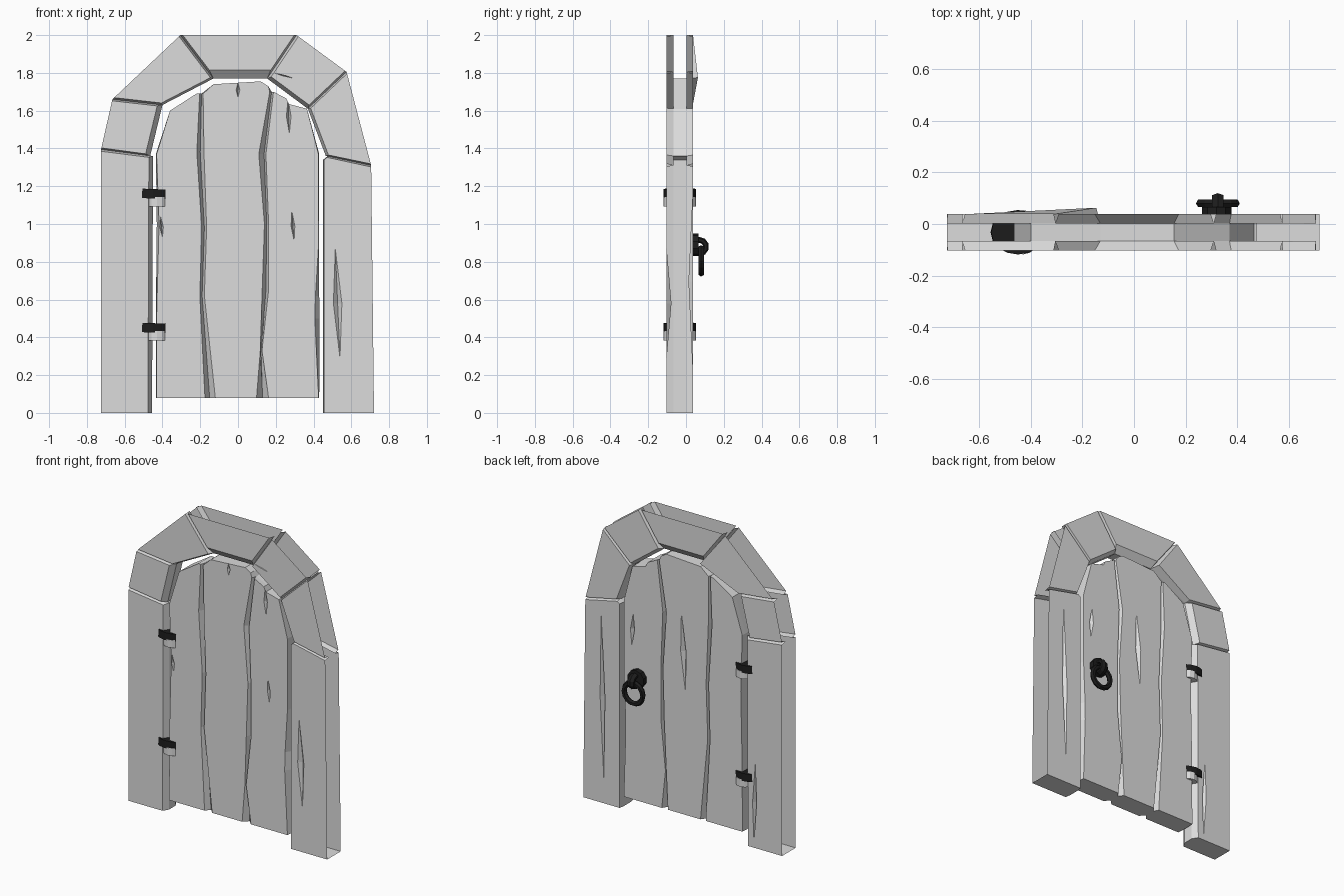
import bpy, bmesh, math
from mathutils import Vector

cube = bpy.data.objects.get("Cube")
if cube:
    bpy.data.objects.remove(cube)

FRONT, BACK = -0.102, 0.038
CORE_FRONT, CORE_BACK = -0.065, 0.002


def material(name, value):
    mat = bpy.data.materials.new(name)
    mat.use_nodes = True
    mat.diffuse_color = (value, value, value, 1)
    mat.node_tree.nodes["Principled BSDF"].inputs["Base Color"].default_value = (value, value, value, 1)
    return mat


GREY = material("pale grey", 0.72)
BLACK = material("iron black", 0.012)


def new_object(name, bm, mats):
    mesh = bpy.data.meshes.new(name)
    bm.to_mesh(mesh)
    bm.free()
    obj = bpy.data.objects.new(name, mesh)
    bpy.context.collection.objects.link(obj)
    for mat in mats:
        mesh.materials.append(mat)
    return obj


def carve(obj, crack, front, back):
    """Cut a long diamond-shaped split into the front or back face."""
    side, x1, z1, x2, z2, width = crack
    y = front if side == "front" else back
    mid_x, mid_z = (x1 + x2) / 2, (z1 + z2) / 2
    points = [(x1, y, z1), (x2, y, z2), (mid_x - width / 2, y, mid_z), (mid_x + width / 2, y, mid_z),
              (mid_x, y - 0.025, mid_z), (mid_x, y + 0.025, mid_z)]
    bm = bmesh.new()
    bmesh.ops.convex_hull(bm, input=[bm.verts.new(p) for p in points])
    bmesh.ops.recalc_face_normals(bm, faces=bm.faces)
    cutter = new_object("crack_cutter", bm, [])
    cutter.hide_render = True
    mod = obj.modifiers.new("crack", 'BOOLEAN')
    mod.operation, mod.solver, mod.object = 'DIFFERENCE', 'EXACT', cutter
    bpy.context.view_layer.objects.active = obj
    bpy.ops.object.modifier_apply(modifier=mod.name)
    bpy.data.objects.remove(cutter)


def slab(name, outline, face_front, face_back, front, back, open_edges="", cracks=(), bulge=None):
    """Loft bevelled front and back faces through a full-size core outline."""
    bm = bmesh.new()
    layers = ((face_front, front), (outline, CORE_FRONT), (outline, CORE_BACK), (face_back, back))
    rings = [[bm.verts.new((x, y, z)) for x, z in pts] for pts, y in layers]
    if bulge is not None:
        rings[-1][bulge].co.y += 0.025
    bm.faces.new(rings[0])
    bm.faces.new(rings[-1])
    count = len(outline)
    for level in range(3):
        for i in range(count):
            j = (i + 1) % count
            face = bm.faces.new((rings[level][i], rings[level][j], rings[level + 1][j], rings[level + 1][i]))
            kind = open_edges[i] if open_edges else "c"
            # o: open outer side, e: end joint open in its middle, c: closed
            face.material_index = int(kind == "o" or (kind == "e" and level == 1))
    bmesh.ops.recalc_face_normals(bm, faces=bm.faces)
    obj = new_object(name, bm, [GREY, BLACK])
    for crack in cracks:
        carve(obj, crack, front, back)
    # drop the faces marked as open
    bm = bmesh.new()
    bm.from_mesh(obj.data)
    bmesh.ops.delete(bm, geom=[f for f in bm.faces if f.material_index == 1], context='FACES')
    bm.to_mesh(obj.data)
    bm.free()
    obj.data.materials.pop(index=1)
    return obj


def inset(points, distances):
    """Move every edge of a counter-clockwise outline inward by its own distance."""
    vecs = [Vector(p) for p in points]
    result = []
    for i, p in enumerate(vecs):
        before, after = (p - vecs[i - 1]).normalized(), (vecs[(i + 1) % len(vecs)] - p).normalized()
        n1, n2 = Vector((-before.y, before.x)), Vector((-after.y, after.x))
        d1, d2 = distances[i - 1], distances[i]
        det = n1.x * n2.y - n1.y * n2.x
        result.append((p.x + (d1 * n2.y - d2 * n1.y) / det, p.y + (n1.x * d2 - n2.x * d1) / det))
    return result


def frame_part(name, points, kinds, bevels, **extra):
    face = inset(points, bevels)
    return slab(name, points, face, face, FRONT, BACK, kinds, **extra)


def plank(name, left, top, right, cracks):
    """Each side point is (x, z, front bevel); sides run upward, the top runs left to right."""
    outline = [(x, z) for x, z, b in left] + top + [(x, z) for x, z, b in reversed(right)]
    shifts = [b for x, z, b in left] + [0] * len(top) + [-b for x, z, b in reversed(right)]
    face_front = [(x + s, z) for (x, z), s in zip(outline, shifts)]
    face_back = [(x + 0.7 * s, z) for (x, z), s in zip(outline, shifts)]
    return slab(name, outline, face_front, face_back, -0.097, 0.034, cracks=cracks)


# Door posts, open on the side that meets the wall
frame_part("right_post", [(-0.725, 0), (-0.455, 0), (-0.45, 1.36), (-0.725, 1.395)], "ceeo".replace("e", "c", 1),
           [0, 0.022, 0.01, 0], cracks=[("back", -0.53, 0.55, -0.52, 0.04, 0.03)])
frame_part("left_post", [(0.45, 0), (0.72, 0), (0.705, 1.31), (0.475, 1.36), (0.45, 1.34)], "coecc",
           [0, 0, 0.008, 0.004, 0.006],
           cracks=[("front", 0.515, 0.87, 0.54, 0.29, 0.045), ("back", 0.59, 1.24, 0.57, 0.15, 0.035)])

# Arch blocks
frame_part("right_lower_arch_block", [(-0.725, 1.395), (-0.465, 1.36), (-0.4, 1.63), (-0.665, 1.66)],
           "eceo", [0.008, 0.026, 0.008, 0])
frame_part("right_upper_arch_block", [(-0.665, 1.66), (-0.4, 1.63), (-0.13, 1.77), (-0.305, 2.0)],
           "eceo", [0.01, 0.012, 0.01, 0], bulge=2)
frame_part("top_arch_block", [(-0.305, 2.0), (-0.13, 1.77), (0.155, 1.77), (0.31, 2.0)],
           "eceo", [0.01, 0.045, 0.01, 0])
frame_part("left_upper_arch_block", [(0.31, 2.0), (0.155, 1.77), (0.37, 1.61), (0.575, 1.805)],
           "eceo", [0.012, 0.02, 0.01, 0],
           cracks=[("front", 0.19, 1.80, 0.30, 1.77, 0.02)])
frame_part("left_lower_arch_block", [(0.575, 1.805), (0.37, 1.61), (0.465, 1.36), (0.705, 1.31)],
           "eceo", [0.008, 0.015, 0.008, 0],
           cracks=[("front", 0.39, 1.53, 0.43, 1.47, 0.015)])

# Door planks, sharing the two wavy seams
seam_right = [(-0.15, 0.08), (-0.19, 0.62), (-0.178, 0.98), (-0.2, 1.38), (-0.193, 1.69)]
seam_left = [(0.13, 0.08), (0.122, 0.33), (0.148, 0.65), (0.152, 1.0), (0.138, 1.37), (0.178, 1.7)]


def bevelled(seam, bevels):
    return [(x, z, b) for (x, z), b in zip(seam, bevels)]


plank("right_plank",
      [(-0.435, 0.08, 0.003), (-0.435, 0.5, 0.004), (-0.43, 1.0, 0.012), (-0.435, 1.37, 0.004)],
      [(-0.36, 1.6), (-0.22, 1.69)], bevelled(seam_right, [0.025, 0.012, 0.014, 0.018, 0.01]),
      [("front", -0.41, 1.04, -0.4, 0.93, 0.02)])
plank("middle_plank", bevelled(seam_right, [0.03, 0.012, 0.012, 0.02, 0.008]),
      [(-0.13, 1.74), (0.12, 1.755), (0.16, 1.73)],
      bevelled(seam_left, [0.032, 0.004, 0.02, 0.012, 0.028, 0.01]),
      [("back", 0.01, 1.4, -0.02, 0.89, 0.04), ("front", 0, 1.75, 0, 1.67, 0.02)])
plank("left_plank", bevelled(seam_left, [0.032, 0.005, 0.014, 0.01, 0.01, 0.01]),
      [(0.255, 1.665), (0.27, 1.635), (0.365, 1.61)],
      [(0.43, 0.08, 0.003), (0.432, 0.5, 0.025), (0.43, 0.62, 0.02), (0.43, 0.9, 0.003), (0.43, 1.37, 0.004)],
      [("front", 0.285, 1.07, 0.297, 0.91, 0.02), ("front", 0.265, 1.66, 0.272, 1.48, 0.025),
       ("back", 0.36, 1.3, 0.37, 1.09, 0.03)])


def paint(name, mat):
    obj = bpy.context.object
    obj.name = name
    obj.data.materials.clear()
    obj.data.materials.append(mat)
    return obj


def hinge_barrel(name, x, z, half_width, tilt, mat):
    bpy.ops.mesh.primitive_cylinder_add(vertices=16, radius=1, depth=0.05, location=(x, -0.032, z),
                                        rotation=(0, tilt, 0))
    paint(name, mat).scale = (half_width, 0.086, 1)


# Hinges: black knuckle above a pale one
for label, height in (("lower", 0.45), ("upper", 1.16)):
    hinge_barrel(label + "_hinge_knuckle", -0.45, height, 0.105, 0.04, BLACK)
    hinge_barrel(label + "_hinge_socket", -0.43, height - 0.042, 0.07, 0, GREY)

# Ring pull on the back: round plate, staple and hanging ring
bpy.ops.mesh.primitive_cylinder_add(vertices=10, radius=0.06, depth=0.04, location=(0.32, 0.046, 0.89),
                                    rotation=(math.pi / 2, 0, 0))
paint("handle_plate", BLACK)
bpy.ops.mesh.primitive_torus_add(major_segments=10, minor_segments=6, major_radius=0.036, minor_radius=0.016,
                                 location=(0.325, 0.07, 0.88), rotation=(0, math.pi / 2, 0))
paint("handle_staple", BLACK).scale.z = 1.6
bpy.ops.mesh.primitive_torus_add(major_segments=14, minor_segments=6, major_radius=0.068, minor_radius=0.017,
                                 location=(0.325, 0.08, 0.805), rotation=(math.pi / 2, 0, 0))
paint("handle_ring", BLACK)
